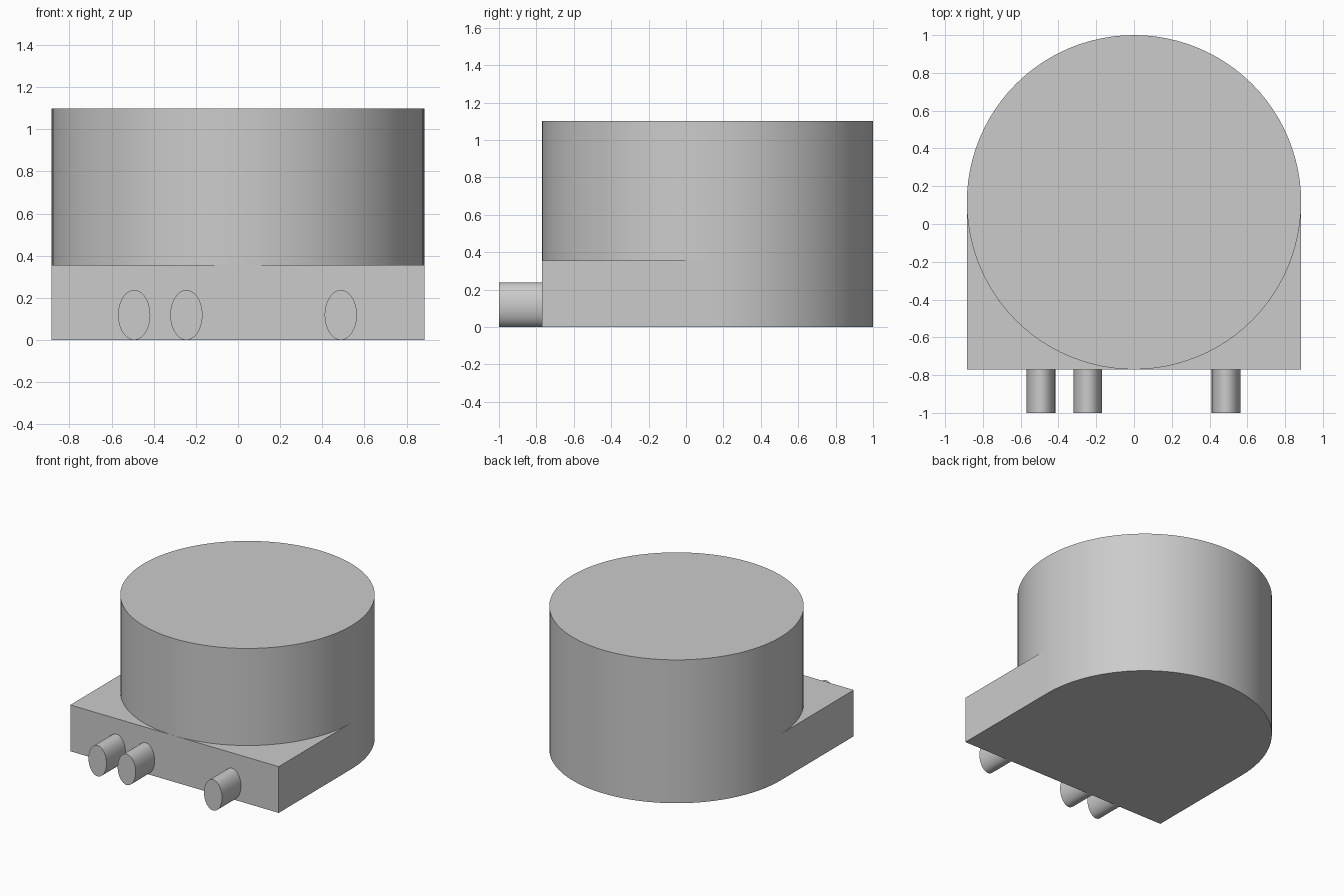
import bpy, math

cube = bpy.data.objects.get("Cube")
if cube:
    bpy.data.objects.remove(cube, do_unlink=True)

RADIUS = 0.885
CENTRE_Y = 0.115
HEIGHT = 1.1
BASE_HEIGHT = 0.355
FRONT_Y = CENTRE_Y - RADIUS

grey = bpy.data.materials.new("plain grey")
grey.use_nodes = True
colour = (0.6, 0.6, 0.6, 1)
grey.diffuse_color = colour
grey.node_tree.nodes["Principled BSDF"].inputs["Base Color"].default_value = colour


def finish(name, smooth):
    ob = bpy.context.object
    ob.name = name
    ob.data.materials.append(grey)
    bpy.ops.object.transform_apply(location=False, rotation=True, scale=True)
    if smooth:
        bpy.ops.object.shade_smooth_by_angle(angle=math.radians(30))
    return ob


# Round drum, standing on the ground
bpy.ops.mesh.primitive_cylinder_add(vertices=96, radius=RADIUS, depth=HEIGHT,
                                    location=(0, CENTRE_Y, HEIGHT / 2))
finish("drum", True)

# Square front block, reaching back to the drum's middle
bpy.ops.mesh.primitive_cube_add(
    size=1, location=(0, (FRONT_Y + CENTRE_Y) / 2, BASE_HEIGHT / 2))
bpy.context.object.scale = (2 * RADIUS, RADIUS, BASE_HEIGHT)
finish("front_block", False)

# Oval pegs on the front face
PEG_WIDTH, PEG_HEIGHT = 0.153, 0.237
for name, x in (("right_peg", -0.493), ("middle_peg", -0.245), ("left_peg", 0.488)):
    length = FRONT_Y + 1
    bpy.ops.mesh.primitive_cylinder_add(
        vertices=48, radius=0.5, depth=length,
        location=(x, -1 + length / 2, PEG_HEIGHT / 2),
        rotation=(math.pi / 2, 0, 0))
    bpy.context.object.scale = (PEG_WIDTH, PEG_HEIGHT, 1)
    finish(name, True)
